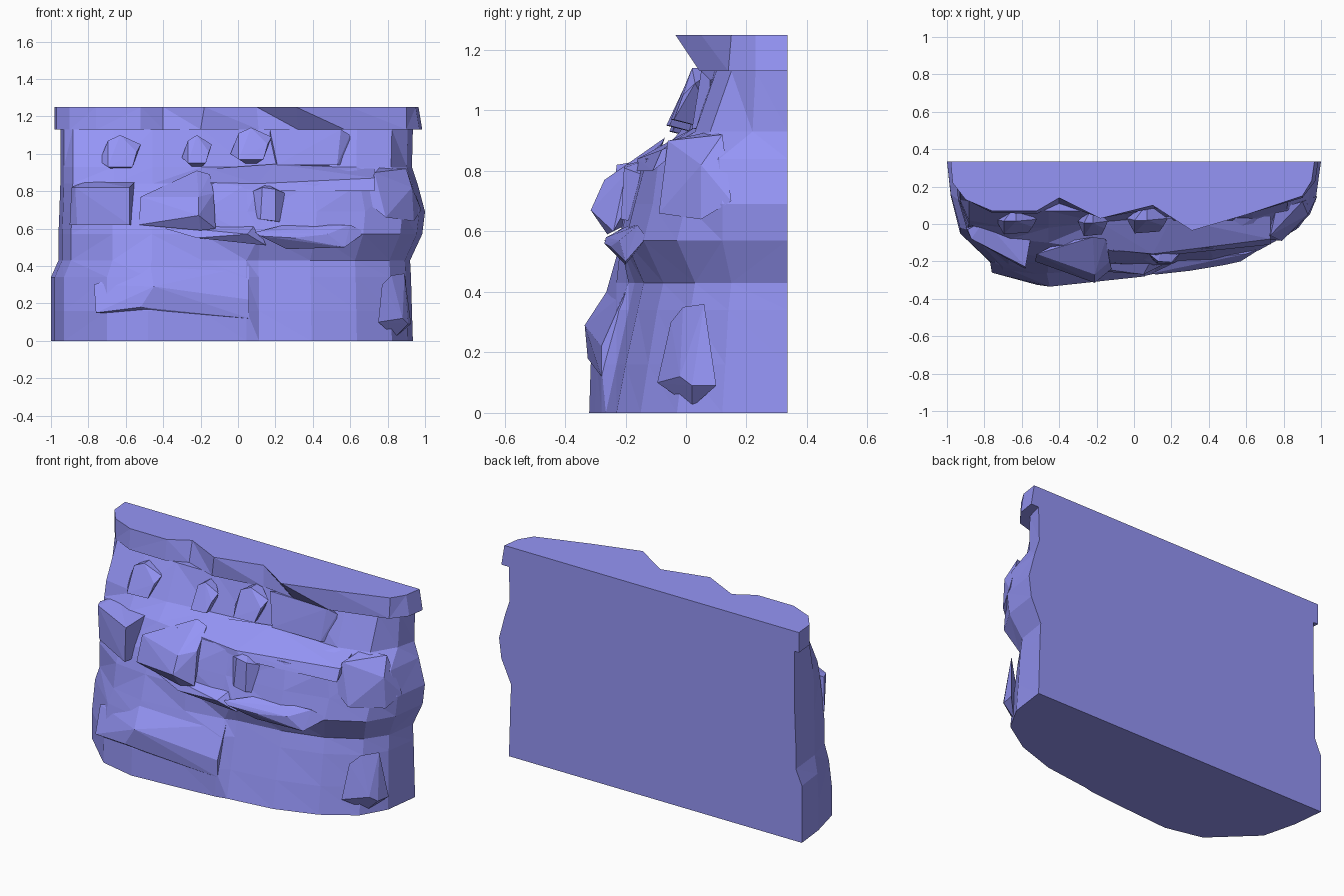
import bpy, bmesh

BACK = 0.335
stone = bpy.data.materials.new("blue_stone")
stone.diffuse_color = (.30, .30, .92, 1)


def finish(name, bm):
    bmesh.ops.recalc_face_normals(bm, faces=bm.faces)
    mesh = bpy.data.meshes.new(name)
    bm.to_mesh(mesh)
    bm.free()
    mesh.materials.append(stone)
    obj = bpy.data.objects.new(name, mesh)
    bpy.context.collection.objects.link(obj)
    return obj


def loft(name, rings):
    """Skin closed rings of equal length, from bottom to top."""
    bm = bmesh.new()
    loops = [[bm.verts.new(p) for p in ring] for ring in rings]
    n = len(loops[0])
    for a, b in zip(loops, loops[1:]):
        for i in range(n):
            j = (i + 1) % n
            bm.faces.new((a[i], a[j], b[j], b[i]))
    bm.faces.new(loops[0][::-1])
    bm.faces.new(loops[-1])
    bmesh.ops.recalc_face_normals(bm, faces=bm.faces)
    bmesh.ops.triangulate(bm, faces=bm.faces)
    return finish(name, bm)


def rock(name, points):
    """Angular boulder: convex hull of a few corners."""
    bm = bmesh.new()
    for p in points:
        bm.verts.new(p)
    res = bmesh.ops.convex_hull(bm, input=bm.verts)
    loose = [v for v in res["geom_interior"] if isinstance(v, bmesh.types.BMVert)]
    bmesh.ops.delete(bm, geom=loose, context="VERTS")
    return finish(name, bm)


# Cliff body: height, left and right reach, front depth at each station
stations = [-.98, -.93, -.7, -.48, -.2, .05, .12, .42, .68, .88, .97]
levels = [
    (0, 1, .935, [.15, -.05, -.27, -.32, -.30, -.28, -.265, -.23, -.15, -.03, .12]),
    (.16, 1, .93, [.15, -.05, -.265, -.315, -.295, -.28, -.23, -.20, -.125, -.01, .13]),
    (.34, 1, .925, [.16, -.02, -.23, -.28, -.255, -.23, -.19, -.16, -.095, .015, .14]),
    (.43, .96, .92, [.13, -.03, -.215, -.255, -.23, -.19, -.17, -.14, -.075, .03, .15]),
    (.57, .96, .985, [.13, -.03, -.19, -.215, -.215, -.22, -.22, -.20, -.14, -.03, .12]),
    (.69, .955, 1, [.13, -.02, -.15, -.18, -.20, -.19, -.18, -.17, -.11, 0, .12]),
    (.84, .95, .96, [.12, 0, -.08, -.10, -.14, -.15, -.15, -.13, -.09, .01, .11]),
    (.93, .95, .93, [.13, .02, -.02, -.02, .01, .03, .04, .04, .03, .08, .22]),
    (1.13, .95, .935, [.17, .12, .08, .07, .07, .08, .09, .09, .10, .15, .23]),
]
rings = []
for z, left, right, depths in levels:
    ring = [(-left, BACK, z)]
    ring += [(s * (left if s < 0 else right), y, z) for s, y in zip(stations, depths)]
    rings.append(ring + [(right, BACK, z)])
loft("cliff_body", rings)

# Overhanging cap slab
cap_low = [(-.98, BACK), (-.97, .22), (-.90, .13), (-.76, .06), (-.52, .055), (-.40, .11),
           (-.20, .04), (.11, .085), (.32, .06), (.57, .045), (.90, .14), (.97, .23), (.985, BACK)]
cap_top = [(-.98, BACK), (-.97, .22), (-.90, .13), (-.76, .07), (-.52, .07), (-.40, .14),
           (-.18, .03), (.10, .10), (.31, -.035), (.60, .05), (.90, .15), (.95, .23), (.965, BACK)]
loft("cap_slab", [[(x, y, z) for x, y in pts] for pts, z in ((cap_low, 1.13), (cap_top, 1.25))])

# Large blocks on the middle band
rock("left_block", [
    (-.89, -.03, .82), (-.90, -.02, .62), (-.86, -.08, .62), (-.58, -.24, .62), (-.58, -.23, .82),
    (-.87, -.08, .82), (-.55, -.06, .85), (-.80, .02, .86), (-.56, -.10, .62)])
rock("middle_block", [
    (-.53, -.20, .62), (-.52, -.16, .77), (-.21, -.27, .77), (-.21, -.315, .67), (-.20, -.26, .59),
    (-.13, -.20, .79), (-.12, -.24, .60), (-.40, -.10, .82), (-.22, -.07, .91), (-.15, -.08, .89)])
rock("right_block", [
    (.73, -.06, .90), (.69, -.08, .74), (.79, -.09, .66), (.94, .05, .64), (.93, .05, .82),
    (.76, .08, .93), (.90, .12, .92), (.98, .15, .70)])
rock("small_stone", [
    (.08, -.17, .66), (.08, -.16, .80), (.12, -.21, .65), (.13, -.20, .82), (.20, -.215, .64),
    (.20, -.205, .81), (.25, -.16, .63), (.25, -.15, .79), (.15, -.12, .84)])

# Long ledges: lip under the belly, sloping shelf, strip on the base
rock("lower_lip", [
    (.09, -.265, .58), (.12, -.27, .56), (.26, -.20, .49), (.30, -.25, .55), (.57, -.20, .50),
    (.68, -.13, .58), (.60, -.16, .62), (.25, -.19, .62), (.48, -.22, .57)])
rock("left_lip", [
    (-.46, -.20, .62), (-.22, -.25, .55), (.05, -.27, .57), (.15, -.22, .51), (-.10, -.18, .60),
    (.10, -.18, .63)])
rock("shelf", [
    (-.32, -.12, .85), (.10, -.16, .84), (.73, -.08, .87), (.73, -.11, .80), (.15, -.17, .80),
    (.20, .03, .945), (.73, .04, .92), (-.15, -.01, .92)])
rock("base_strip", [
    (-.77, -.20, .30), (-.76, -.26, .15), (-.52, -.325, .18), (-.45, -.335, .29), (-.47, -.25, .42),
    (.06, -.28, .22), (.06, -.28, .12), (-.40, -.31, .16), (.06, -.20, .40)])

# Knob at the foot of the right side
rock("right_knob", [
    (.77, -.05, .30), (.75, -.095, .10), (.84, .02, .02), (.91, .02, .09), (.925, .10, .09),
    (.82, -.01, .35), (.89, .06, .36), (.88, -.02, .12)])

# Stones on the upper wall
for name, x0, x1, z0, z1, y in (("upper_stone_left", -.74, -.52, .90, 1.10, -.055),
                                ("upper_stone_middle", -.30, -.14, .92, 1.10, -.065),
                                ("upper_stone_right", -.04, .18, .94, 1.14, -.05)):
    m, w = (x0 + x1) / 2, x1 - x0
    rock(name, [(x0, y + .08, z0 + .06), (m - w * .3, y, z0 + .03), (m + w * .3, y + .01, z0 + .03),
                (x1, y + .08, z1 - .05), (x1 - w * .1, y + .04, z1 - .09), (m, y + .07, z1),
                (x0 + w * .2, y + .07, z1 - .03), (m, y + .16, z0 - .01), (m, y + .16, z1)])
rock("upper_wall_block", [
    (.17, .06, 1.13), (.21, .02, .94), (.53, .02, .94), (.55, .05, 1.13), (.60, .08, 1.10),
    (.59, .08, .94), (.17, .14, 1.0), (.40, .18, 1.13), (.40, .15, .93)])
